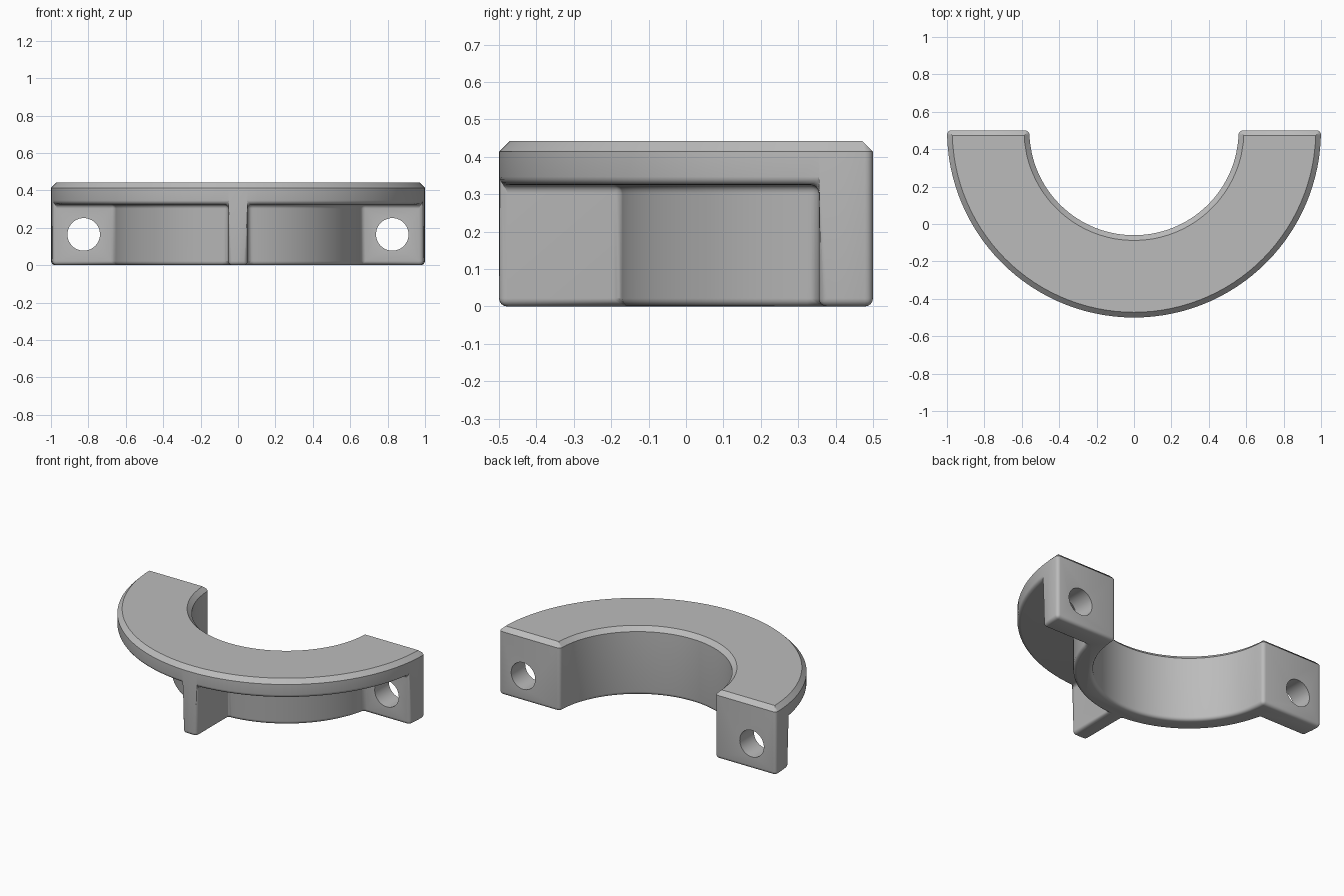
import bpy, bmesh
from math import pi, asin, cos, sin, radians

cube = bpy.data.objects.get("Cube")
if cube:
    bpy.data.objects.remove(cube, do_unlink=True)

# Main dimensions
R_BORE, R_SLEEVE, R_OUT = 0.56, 0.675, 1.0
H_UNDER, H_TOP = 0.325, 0.442
LUG, RIB = 0.145, 0.052          # lug thickness, half rib width
CHAMFER, FILLET = 0.028, 0.022
CENTRE_Y = 0.5
STEPS = 26                       # open columns between a lug and the rib

grey = bpy.data.materials.new("grey")
grey.use_nodes = True
grey.diffuse_color = (0.5, 0.5, 0.5, 1)
grey.node_tree.nodes["Principled BSDF"].inputs["Base Color"].default_value = (0.5, 0.5, 0.5, 1)


def quarter(r):
    """Angles from the lug face to the rib centre, with flat lug and rib sides."""
    r = max(r, R_SLEEVE)
    lug, rib = asin(LUG / r), pi / 2 - asin(RIB / r)
    span = [lug + (rib - lug) * i / STEPS for i in range(STEPS + 1)]
    return [0, lug / 2] + span + [pi / 2]


def ring(r):
    half = quarter(r)
    angles = half + [pi - a for a in reversed(half[:-1])]
    return [(r * cos(a), CENTRE_Y - r * sin(a)) for a in angles]


# Stack solid cells: flange everywhere, sleeve all round, lugs and rib below the flange
bm = bmesh.new()
rings = [ring(r) for r in (R_BORE, R_SLEEVE, R_OUT)]
levels = (0, H_UNDER, H_TOP)
grid = [[[bm.verts.new((x, y, z)) for z in levels] for x, y in pts] for pts in rings]
count = len(rings[0]) - 1
middle = count // 2
arms = {0, 1, middle - 1, middle, count - 2, count - 1}

for col in range(count):
    for band in range(2):
        for layer in range(2):
            if band == 1 and layer == 0 and col not in arms:
                continue
            a, b = grid[band][col], grid[band][col + 1]
            c, d = grid[band + 1][col + 1], grid[band + 1][col]
            low = [p[layer] for p in (a, b, c, d)]
            high = [p[layer + 1] for p in (a, b, c, d)]
            sides = [(low[i], low[(i + 1) % 4], high[(i + 1) % 4], high[i]) for i in range(4)]
            for verts in [low, high] + sides:
                shared = bm.faces.get(verts)
                if shared:
                    bm.faces.remove(shared)      # inner wall between two cells
                else:
                    bm.faces.new(verts)

bmesh.ops.delete(bm, geom=[e for e in bm.edges if not e.link_faces], context='EDGES')
bmesh.ops.delete(bm, geom=[v for v in bm.verts if not v.link_faces], context='VERTS')
bmesh.ops.recalc_face_normals(bm, faces=bm.faces[:])
bmesh.ops.dissolve_limit(bm, angle_limit=radians(0.5), verts=bm.verts[:], edges=bm.edges[:])


def sharp_edges():
    return [e for e in bm.edges if len(e.link_faces) == 2 and e.calc_face_angle() > radians(30)]


# Chamfer round the top, then rounded edges and fillets on the rest
top = [e for e in sharp_edges() if all(v.co.z > H_TOP - 0.001 for v in e.verts)]
bmesh.ops.bevel(bm, geom=top, offset=CHAMFER, segments=1, affect='EDGES', profile=0.5)
rest = [e for e in sharp_edges()
        if not all(v.co.z > H_TOP - CHAMFER - 0.005 for v in e.verts)]
bmesh.ops.bevel(bm, geom=rest, offset=FILLET, segments=4, affect='EDGES',
                profile=0.5, clamp_overlap=True)
bmesh.ops.recalc_face_normals(bm, faces=bm.faces[:])

mesh = bpy.data.meshes.new("half_flange")
bm.to_mesh(mesh)
bm.free()
mesh.materials.append(grey)
flange = bpy.data.objects.new("half_flange", mesh)
bpy.context.collection.objects.link(flange)

# Bolt holes through both lugs
for side in (-1, 1):
    bpy.ops.mesh.primitive_cylinder_add(vertices=48, radius=0.087, depth=0.3,
                                        location=(side * 0.825, 0.45, 0.165),
                                        rotation=(pi / 2, 0, 0))
    cutter = bpy.context.object
    cutter.name = "bolt_hole_cutter"
    cutter.hide_render = True
    cutter.data.materials.append(grey)
    cut = flange.modifiers.new("bolt_hole", 'BOOLEAN')
    cut.operation, cut.solver, cut.object = 'DIFFERENCE', 'EXACT', cutter
    bpy.ops.object.select_all(action='DESELECT')
    flange.select_set(True)
    bpy.context.view_layer.objects.active = flange
    bpy.ops.object.modifier_apply(modifier=cut.name)
    bpy.data.objects.remove(cutter, do_unlink=True)

bpy.ops.object.shade_smooth_by_angle(angle=radians(30))
